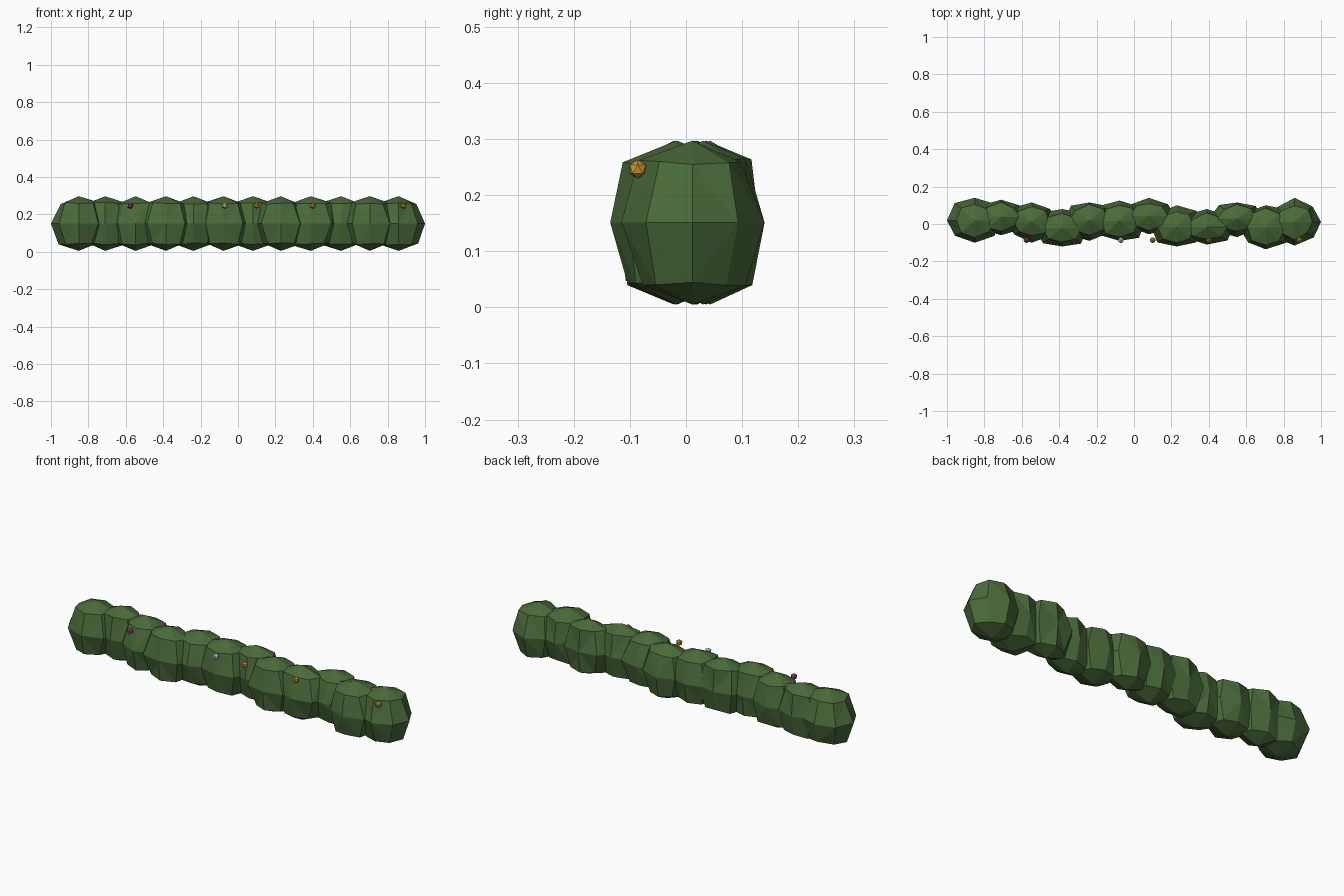
import bpy
import bmesh
import random
from mathutils import Vector

random.seed(7)
cube = bpy.data.objects.get("Cube")
if cube:
    bpy.data.objects.remove(cube, do_unlink=True)


def material(name, rgb):
    m = bpy.data.materials.new(name)
    m.use_nodes = True
    m.diffuse_color = (*rgb, 1)
    bsdf = m.node_tree.nodes["Principled BSDF"]
    bsdf.inputs["Base Color"].default_value = (*rgb, 1)
    bsdf.inputs["Roughness"].default_value = 0.9
    return m


leaf = material("leaf green", (0.069, 0.147, 0.042))
orange = material("orange blossom", (0.61, 0.305, 0.03))
pink = material("pink blossom", (0.40, 0.055, 0.156))
white = material("white blossom", (0.75, 0.68, 0.72))


def add_object(name, bm, mat):
    mesh = bpy.data.meshes.new(name)
    bm.to_mesh(mesh)
    bm.free()
    mesh.materials.append(mat)
    obj = bpy.data.objects.new(name, mesh)
    bpy.context.collection.objects.link(obj)
    return obj


def fit(value, low, high, new_low, new_high):
    return new_low + (value - low) / (high - low) * (new_high - new_low)


HALF_HEIGHT = 0.146
MIDDLE = 0.151
REACH = 0.142


def leaf_clump(name, x, back, front):
    """Faceted ball with uneven facets, fitted between its front and back."""
    bm = bmesh.new()
    bmesh.ops.create_uvsphere(bm, u_segments=8, v_segments=4, radius=1)
    for v in bm.verts:
        if abs(v.co.z) < 0.9:
            ring = abs(v.co.z) > 0.3
            wobble = random.uniform(0.93, 1.08)
            v.co.x *= wobble
            v.co.y *= random.uniform(0.9, 1.1) * (1.08 if ring else 1)
            v.co.z *= random.uniform(1.0, 1.11)
    xs = [v.co.x for v in bm.verts]
    ys = [v.co.y for v in bm.verts]
    x0, x1, y0, y1 = min(xs), max(xs), min(ys), max(ys)
    for v in bm.verts:
        v.co = Vector((fit(v.co.x, x0, x1, x - REACH, x + REACH),
                       fit(v.co.y, y0, y1, front, back),
                       MIDDLE + v.co.z * HALF_HEIGHT))
    bmesh.ops.triangulate(bm, faces=bm.faces[:])
    add_object(name, bm, leaf)


# Row of clumps: back and front reach of each
reaches = [(0.14, -0.10), (0.13, -0.06), (0.115, -0.10), (0.08, -0.12),
           (0.115, -0.09), (0.125, -0.09), (0.14, -0.055), (0.10, -0.12),
           (0.08, -0.11), (0.115, -0.07), (0.10, -0.135), (0.14, -0.115)]
step = 2 * (1 - REACH) / (len(reaches) - 1)
for i, (back, front) in enumerate(reaches):
    leaf_clump(f"leaf_clump_{i + 1}", -1 + REACH + i * step, back, front)

# Small blossoms along the upper front
blossoms = [(-0.575, pink), (-0.07, white), (0.10, orange),
            (0.40, orange), (0.885, orange)]
for i, (x, mat) in enumerate(blossoms):
    bm = bmesh.new()
    bmesh.ops.create_icosphere(bm, subdivisions=1, radius=0.017)
    bmesh.ops.translate(bm, verts=bm.verts, vec=(x, -0.086, 0.246))
    add_object(f"blossom_{i + 1}", bm, mat)
